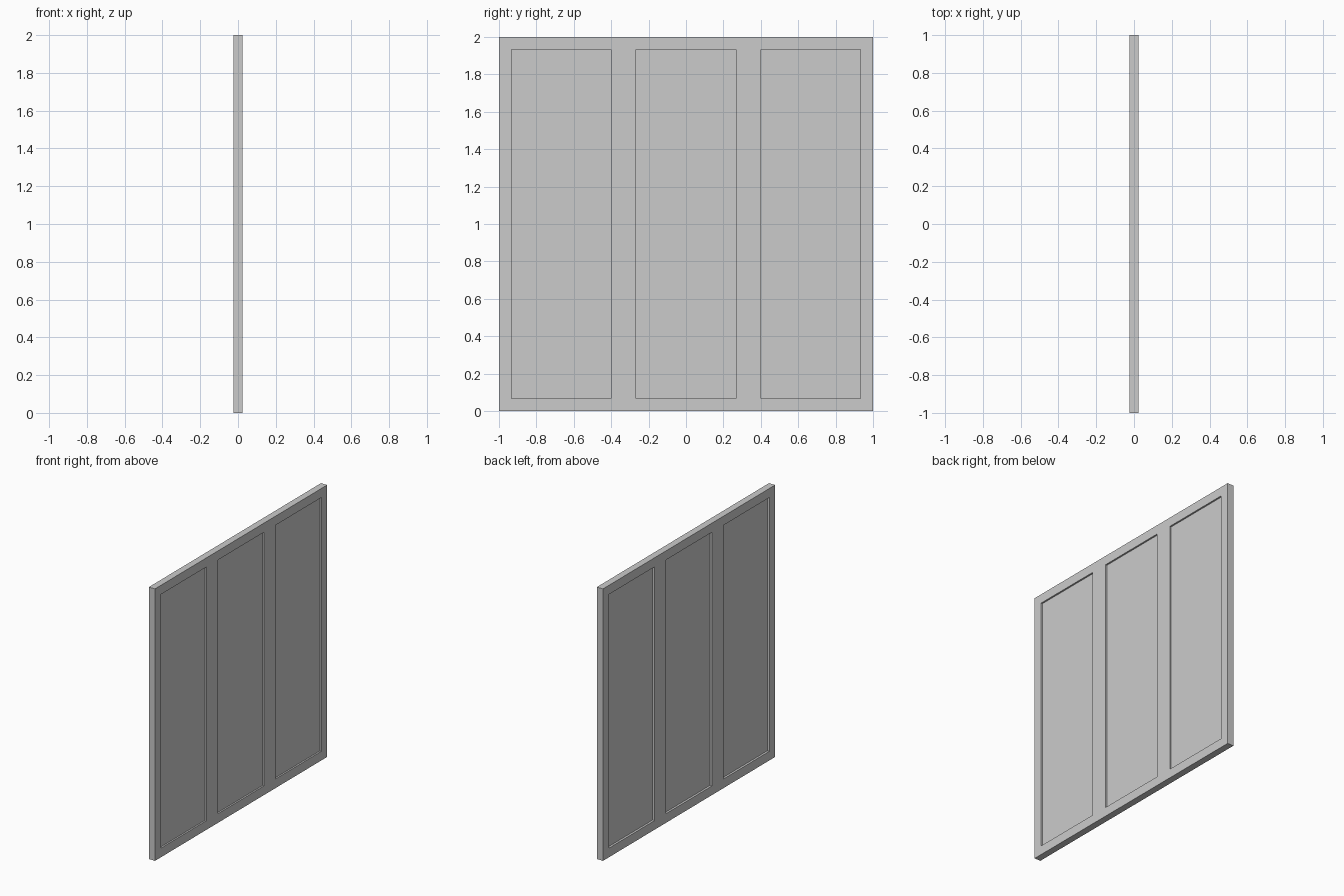
import bpy

if "Cube" in bpy.data.objects:
    bpy.data.objects.remove(bpy.data.objects["Cube"])

WIDTH, HEIGHT, THICK = 2.0, 2.0, 0.05
BAYS, BORDER = 3, 0.067
DEPTH = {1: 0.012, -1: 0.016}      # recess depth on each face


def box(name, center, size):
    bpy.ops.mesh.primitive_cube_add(size=1, location=center)
    ob = bpy.context.object
    ob.name = name
    ob.scale = size
    bpy.ops.object.transform_apply(location=True, rotation=False, scale=True)
    return ob


# Solid slab
panel = box("wall_panel", (0, 0, HEIGHT / 2), (THICK, WIDTH, HEIGHT))

# Shallow rectangular recesses, three per face
bay = WIDTH / BAYS
cutters = []
for side, depth in DEPTH.items():
    for i in range(BAYS):
        y = (i - (BAYS - 1) / 2) * bay
        x = side * (THICK / 2 - depth + 0.05)
        cutter = box("recess_cutter", (x, y, HEIGHT / 2),
                     (0.1, bay - 2 * BORDER, HEIGHT - 2 * BORDER))
        cutter.hide_render = True
        cutters.append(cutter)
        mod = panel.modifiers.new("recess", 'BOOLEAN')
        mod.operation = 'DIFFERENCE'
        mod.solver = 'EXACT'
        mod.object = cutter

# Apply the cuts and clear the helpers
bpy.context.view_layer.objects.active = panel
for mod in list(panel.modifiers):
    bpy.ops.object.modifier_apply(modifier=mod.name)
for cutter in cutters:
    bpy.data.objects.remove(cutter, do_unlink=True)
